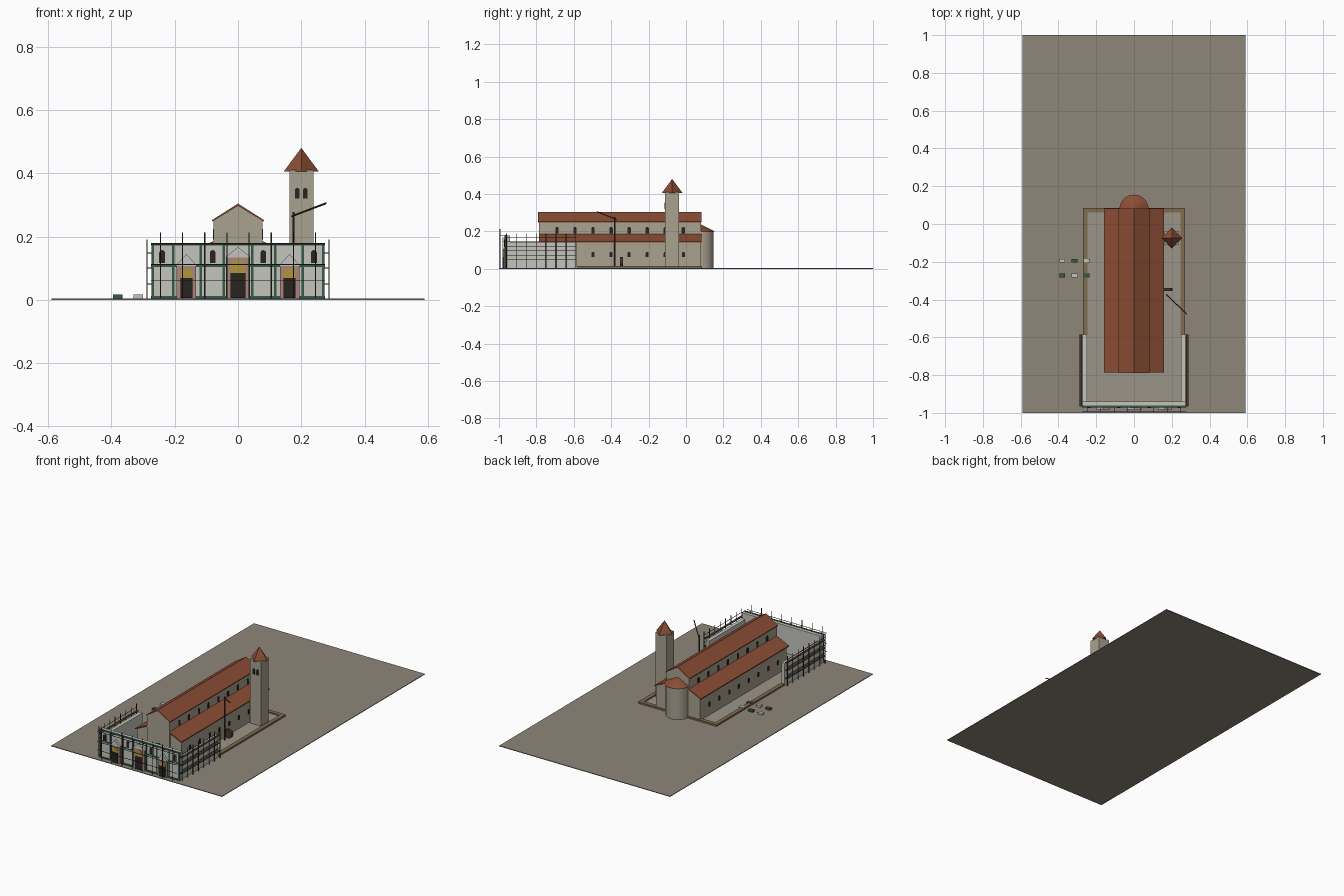
import bpy, bmesh, math
from mathutils import Vector

if "Cube" in bpy.data.objects:
    bpy.data.objects.remove(bpy.data.objects["Cube"])

def mat(name, r, g, b):
    m = bpy.data.materials.new(name)
    m.diffuse_color = (r, g, b, 1)
    m.use_nodes = True
    m.node_tree.nodes["Principled BSDF"].inputs["Base Color"].default_value = m.diffuse_color
    return m

EARTH = mat("earth", .27, .24, .19)
STONE = mat("stone", .40, .36, .28)
TILE = mat("tile", .26, .075, .035)
DARK = mat("dark", .02, .017, .015)
WOOD = mat("wood", .06, .04, .025)
BRICK = mat("foundation", .22, .15, .08)
MARBLE = mat("marble", .56, .56, .52)
GREEN = mat("green_marble", .035, .10, .065)
PINK = mat("pink_marble", .40, .24, .20)
GOLD = mat("gold", .45, .30, .05)
FLOOR = mat("floor", .33, .30, .25)

def finish(name, bm, m):
    bmesh.ops.recalc_face_normals(bm, faces=bm.faces)
    me = bpy.data.meshes.new(name)
    bm.to_mesh(me)
    bm.free()
    me.materials.append(m)
    ob = bpy.data.objects.new(name, me)
    bpy.context.collection.objects.link(ob)
    return ob

def prism(name, profile, a, b, m, axis='y'):
    """Extrude a (u, z) profile from a to b along y or x."""
    bm = bmesh.new()
    put = (lambda u, z, t: (u, t, z)) if axis == 'y' else (lambda u, z, t: (t, u, z))
    lo = [bm.verts.new(put(u, z, a)) for u, z in profile]
    hi = [bm.verts.new(put(u, z, b)) for u, z in profile]
    bm.faces.new(lo)
    bm.faces.new(hi[::-1])
    n = len(lo)
    for i in range(n):
        j = (i + 1) % n
        bm.faces.new((lo[i], hi[i], hi[j], lo[j]))
    return finish(name, bm, m)

def box(name, x0, x1, y0, y1, z0, z1, m):
    return prism(name, [(x0, z0), (x1, z0), (x1, z1), (x0, z1)], y0, y1, m)

def rod(name, p, q, r, m, sides=6, r2=None):
    p, q = Vector(p), Vector(q)
    d = q - p
    bm = bmesh.new()
    bmesh.ops.create_cone(bm, cap_ends=True, segments=sides, radius1=r,
                          radius2=r if r2 is None else r2, depth=d.length)
    bmesh.ops.rotate(bm, verts=bm.verts, matrix=Vector((0, 0, 1)).rotation_difference(d).to_matrix())
    bmesh.ops.translate(bm, verts=bm.verts, vec=(p + q) / 2)
    return finish(name, bm, m)

def arch(c, w, z0, spring, n=8):
    """Round-headed outline, w is half width."""
    return [(c - w, z0), (c + w, z0)] + [
        (c + w * math.cos(math.pi * i / n), spring + w * math.sin(math.pi * i / n)) for i in range(n + 1)]

# Site: ground, floor slab, foundation trench walls
box("ground", -.59, .59, -1, 1, 0, .004, EARTH)
box("floor_slab", -.25, .25, -.95, .065, .003, .007, FLOOR)
for s in (-1, 1):
    x0, x1 = sorted((s * .245, s * .27))
    box("foundation_side", x0, x1, -.59, .085, .003, .014, BRICK)
box("foundation_back", -.27, .27, .06, .085, .003, .014, BRICK)

# Old church: nave and aisles
Y0, Y1 = -.785, .08
prism("nave", [(-.077, .004), (.077, .004), (.077, .25), (0, .297), (-.077, .25)], Y0, Y1, STONE)
for s in (-1, 1):
    prism("aisle", [(s * .07, .004), (s * .152, .004), (s * .152, .143), (s * .07, .18)], Y0 + .01, Y1, STONE)
    prism("nave_roof", [(0, .297), (s * .082, .247), (s * .082, .252), (0, .304)], Y0 - .005, Y1 + .003, TILE)
    prism("aisle_roof", [(s * .077, .178), (s * .16, .14), (s * .16, .146), (s * .077, .186)],
          Y0 - .002, Y1 + .003, TILE)
    for i in range(8):
        y = -.69 + .0965 * i
        prism("clerestory_window", arch(y, .009, .19, .215), s * .074, s * .079, DARK, 'x')
        prism("aisle_window", arch(y, .008, .062, .083), s * .148, s * .155, DARK, 'x')
prism("old_door", arch(0, .022, .007, .075), Y0 - .003, Y0 + .005, DARK)

# Apse: half drum and half cone roof, buried in the nave end
def half_round(name, r0, r1, z0, z1, m, n=16):
    bm = bmesh.new()
    ang = [math.pi * i / n for i in range(n + 1)]
    lo = [bm.verts.new((r0 * math.cos(a), .078 + r0 * math.sin(a), z0)) for a in ang]
    hi = [bm.verts.new((r1 * math.cos(a), .078 + r1 * math.sin(a), z1)) for a in ang]
    bm.faces.new(lo)
    bm.faces.new(hi[::-1])
    for i in range(n + 1):
        j = (i + 1) % (n + 1)
        bm.faces.new((lo[i], lo[j], hi[j], hi[i]))
    return finish(name, bm, m)

half_round("apse", .07, .07, .004, .202, STONE)
half_round("apse_roof", .077, .002, .2, .237, TILE)

# Bell tower with diamond-set pyramid roof
box("bell_tower", .162, .238, -.111, -.037, .004, .41, STONE)
rod("tower_roof", (.2, -.074, .406), (.2, -.074, .48), .055, TILE, 4, 0)
for x in (.187, .213):
    prism("belfry_window", arch(x, .007, .32, .347), -.115, -.108, DARK)

# New walls around the old front
box("facade_wall", -.273, .273, -.967, -.94, .004, .178, MARBLE)
for s in (-1, 1):
    x0, x1 = sorted((s * .25, s * .272))
    box("new_side_wall", x0, x1, -.945, -.585, .004, .142, MARBLE)

# Facade marble bands
for z in (.008, .108, .176):
    box("green_band", -.275, .275, -.971, -.96, z - .004, z + .004, GREEN)
for x in (.045, .118, .205, .27):
    for s in (-1, 1):
        box("green_strip", s * x - .004, s * x + .004, -.97, -.96, .004, .178, GREEN)

# Facade windows
for x in (-.24, -.08, .08, .24):
    prism("window_frame", arch(x, .013, .112, .148), -.971, -.96, MARBLE)
    prism("window_opening", arch(x, .009, .117, .148), -.974, -.96, DARK)

# Portals: pink surround, gabled hood, gold lunette, dark door
for x, w, h, g in ((-.163, .031, .108, .145), (0, .038, .135, .167), (.163, .031, .108, .145)):
    box("portal_surround", x - w, x + w, -.977, -.96, .004, h, PINK)
    prism("portal_gable", [(x - w - .004, h - .002), (x + w + .004, h - .002), (x, g)], -.981, -.96, MARBLE)
    dw = w * .62
    dh = h * .58
    prism("portal_lunette", arch(x, dw, dh, h - dw - .008), -.98, -.96, GOLD)
    box("portal_door", x - dw, x + dw, -.982, -.96, .005, dh + .006, DARK)

# Front scaffold
for i in range(8):
    x = -.245 + .07 * i
    rod("front_pole", (x, -.994, .004), (x, -.994, .213), .002, WOOD)
    rod("front_tie", (x, -.996, .176), (x, -.96, .176), .0015, WOOD)
for z in (.06, .112, .176):
    rod("front_rail", (-.275, -.995, z), (.275, -.995, z), .0015, WOOD)

# Side scaffolds with plank decks
for s in (-1, 1):
    for i in range(8):
        y = -.96 + .053 * i
        rod("side_pole", (s * .288, y, .004), (s * .288, y, .19), .002, WOOD)
    for z in (.05, .1, .148):
        x0, x1 = sorted((s * .274, s * .289))
        box("side_planks", x0, x1, -.965, -.585, z - .0015, z + .0015, WOOD)
        rod("side_rail", (s * .288, -.965, z + .02), (s * .288, -.585, z + .02), .0015, WOOD)

# Building crane with treadwheel
rod("crane_mast", (.175, -.38, .004), (.175, -.38, .278), .004, WOOD)
rod("crane_jib", (.17, -.372, .264), (.278, -.476, .305), .003, WOOD)
rod("treadwheel", (.178, -.354, .036), (.178, -.338, .036), .027, WOOD, 16)

# Cut stone blocks
for i, x in enumerate((-.38, -.315, -.25)):
    for j, y in enumerate((-.195, -.272)):
        box("stone_block", x - .015, x + .015, y - .01, y + .01, .003, .016,
            GREEN if (i + j) % 2 else MARBLE)
